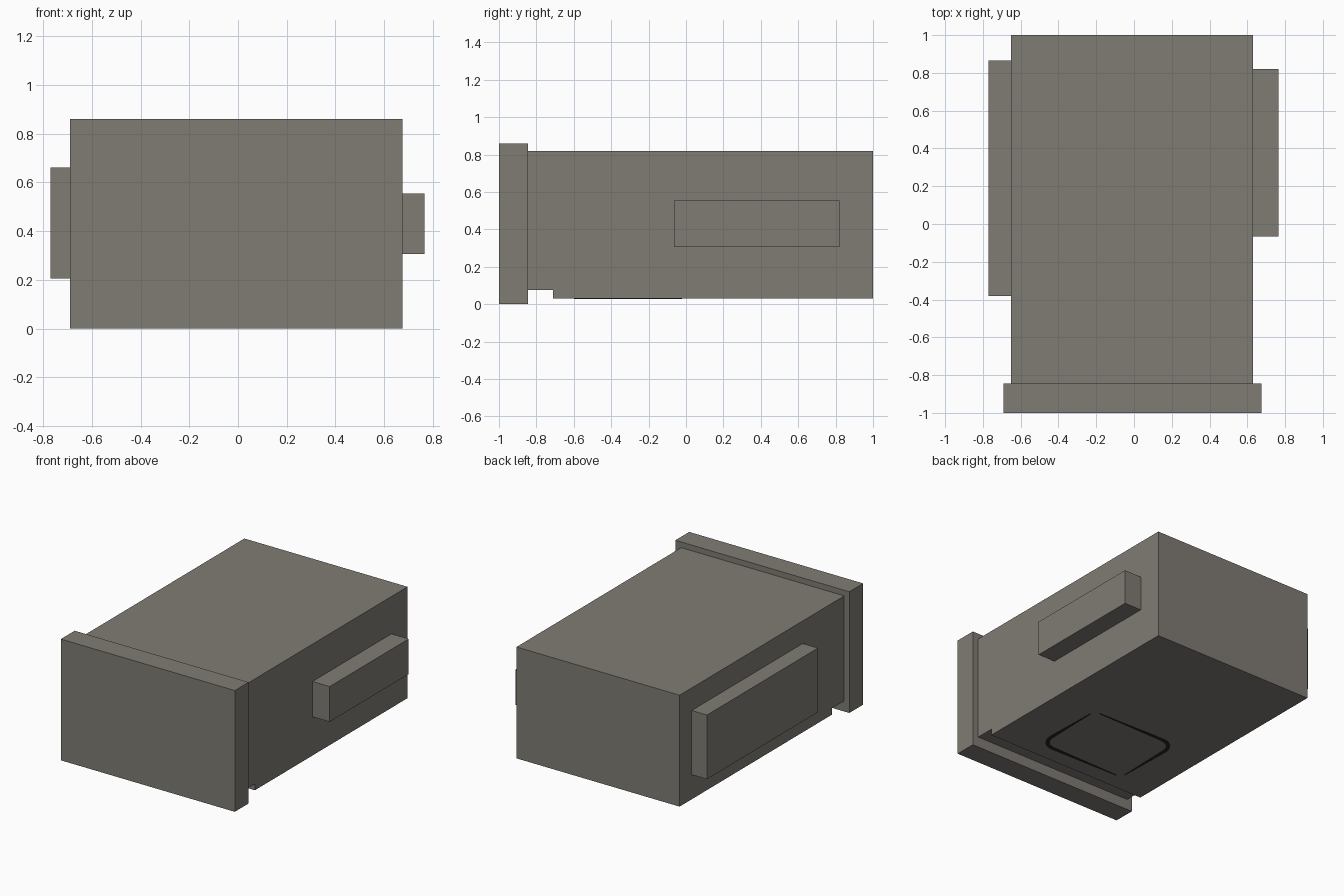
import bpy, bmesh, math

if "Cube" in bpy.data.objects:
    bpy.data.objects.remove(bpy.data.objects["Cube"])


def material(name, rgb):
    m = bpy.data.materials.new(name)
    m.diffuse_color = (*rgb, 1)
    m.use_nodes = True
    m.node_tree.nodes["Principled BSDF"].inputs["Base Color"].default_value = m.diffuse_color
    return m


GREY = material("warm grey", (0.216, 0.202, 0.178))
DARK = material("near black", (0.02, 0.019, 0.018))


def prism(name, outline, offset, mat):
    """Extrude a closed 3D outline along an offset vector."""
    bm = bmesh.new()
    face = bm.faces.new([bm.verts.new(p) for p in outline])
    ext = bmesh.ops.extrude_face_region(bm, geom=[face])
    moved = [g for g in ext["geom"] if isinstance(g, bmesh.types.BMVert)]
    bmesh.ops.translate(bm, verts=moved, vec=offset)
    bmesh.ops.recalc_face_normals(bm, faces=bm.faces[:])
    mesh = bpy.data.meshes.new(name)
    bm.to_mesh(mesh)
    bm.free()
    mesh.materials.append(mat)
    ob = bpy.data.objects.new(name, mesh)
    bpy.context.collection.objects.link(ob)
    return ob


def box(name, x, y, z, mat=GREY):
    outline = [(x[0], y[0], z[0]), (x[1], y[0], z[0]), (x[1], y[1], z[0]), (x[0], y[1], z[0])]
    return prism(name, outline, (0, 0, z[1] - z[0]), mat)


# Main body with a shallow step under its front end
side = [(-0.845, 0.075), (-0.71, 0.075), (-0.71, 0.03), (1, 0.03), (1, 0.82), (-0.845, 0.82)]
prism("body", [(-0.65, y, z) for y, z in side], (1.28, 0, 0), GREY)

# Front plate and the two side blocks
box("front_plate", (-0.69, 0.675), (-1, -0.845), (0, 0.86))
box("left_block", (-0.77, -0.65), (-0.38, 0.865), (0.205, 0.66))
box("right_block", (0.63, 0.765), (-0.065, 0.82), (0.305, 0.555))


# Two thin tapered corner marks on the underside, opposite each other
def corner_mark(name, sign):
    cx, cy, hx, hy, r = -0.035, -0.31, 0.345, 0.275, 0.11
    path = [(-hx + 0.04, -hy, 0, -1)]
    for i in range(9):
        a = -math.pi / 2 + i * math.pi / 16
        c, s = math.cos(a), math.sin(a)
        path.append((hx - r + r * c, -hy + r + r * s, c, s))
    path.append((hx, hy - 0.04, 1, 0))
    outer, inner = [], []
    for i, (x, y, nx, ny) in enumerate(path):
        w = 0.003 if i in (0, len(path) - 1) else 0.014
        outer.append((cx + sign * (x + nx * w), cy + sign * (y + ny * w), 0.03))
        inner.append((cx + sign * (x - nx * w), cy + sign * (y - ny * w), 0.03))
    prism(name, outer + inner[::-1], (0, 0, -0.002), DARK)


corner_mark("underside_mark_front", 1)
corner_mark("underside_mark_back", -1)
